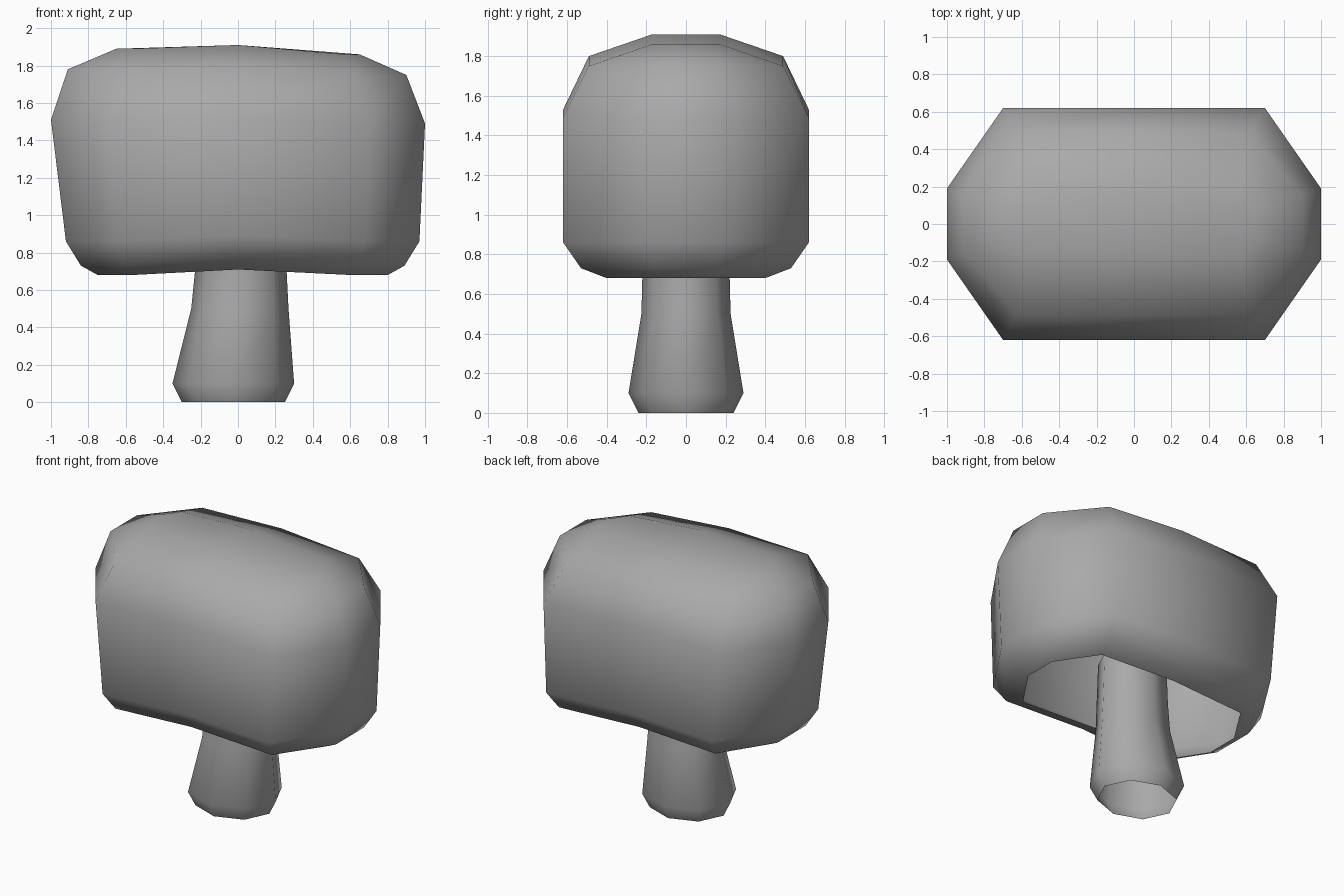
import bpy, bmesh, math

cube = bpy.data.objects.get("Cube")
if cube:
    bpy.data.objects.remove(cube, do_unlink=True)

grey = bpy.data.materials.new("stone grey")
grey.use_nodes = True
colour = (0.4, 0.4, 0.4, 1)
grey.diffuse_color = colour
grey.node_tree.nodes["Principled BSDF"].inputs["Base Color"].default_value = colour


def loft(name, rings, close_top=False):
    """Skin a stack of rings, leaving the bottom open."""
    bm = bmesh.new()
    loops = [[bm.verts.new(p) for p in ring] for ring in rings]
    n = len(loops[0])
    for low, high in zip(loops, loops[1:]):
        for i in range(n):
            j = (i + 1) % n
            bm.faces.new((low[i], low[j], high[j], high[i]))
    if close_top:  # two flat halves meeting at the ridge
        top, h = loops[-1], n // 2
        bm.faces.new(top[:h + 1])
        bm.faces.new(top[h:] + top[:1])
    mesh = bpy.data.meshes.new(name)
    bm.to_mesh(mesh)
    bm.free()
    mesh.materials.append(grey)
    mesh.shade_smooth()
    obj = bpy.data.objects.new(name, mesh)
    bpy.context.collection.objects.link(obj)
    return obj


def cap_ring(left, right, corner, y, end_y, z_left, z_mid, z_right):
    """Ten-sided long ring, starting at the middle of the front."""
    l, r = -left, right
    cl, cr = l * corner, r * corner
    return [(0, -y, z_mid), (cr, -y, z_right), (r, -end_y, z_right),
            (r, end_y, z_right), (cr, y, z_right), (0, y, z_mid),
            (cl, y, z_left), (l, end_y, z_left), (l, -end_y, z_left),
            (cl, -y, z_left)]


def stem_ring(left, right, y, z):
    """Eight-sided ring with corners on the axes."""
    mid, half = (left + right) / 2, (right - left) / 2
    angles = [i * math.tau / 8 for i in range(8)]
    return [(mid + half * math.cos(a), y * math.sin(a), z) for a in angles]


# Hollow cap, from the rim upwards
loft("mushroom_cap", [
    cap_ring(0.75, 0.80, 0.76, 0.40, 0.12, 0.68, 0.71, 0.68),
    cap_ring(0.84, 0.89, 0.72, 0.53, 0.16, 0.73, 0.76, 0.73),
    cap_ring(0.92, 0.97, 0.70, 0.62, 0.19, 0.86, 0.89, 0.86),
    cap_ring(1.00, 1.00, 0.70, 0.62, 0.19, 1.51, 1.53, 1.49),
    cap_ring(0.91, 0.90, 0.69, 0.49, 0.15, 1.78, 1.80, 1.75),
    cap_ring(0.65, 0.65, 0.88, 0.17, 0.06, 1.89, 1.91, 1.86),
], close_top=True)

# Hollow stem, flared at the foot
loft("mushroom_stem", [
    stem_ring(-0.30, 0.25, 0.24, 0.0),
    stem_ring(-0.35, 0.30, 0.29, 0.1),
    stem_ring(-0.25, 0.27, 0.225, 0.5),
    stem_ring(-0.23, 0.26, 0.22, 0.7),
    stem_ring(-0.22, 0.25, 0.21, 1.0),
])
